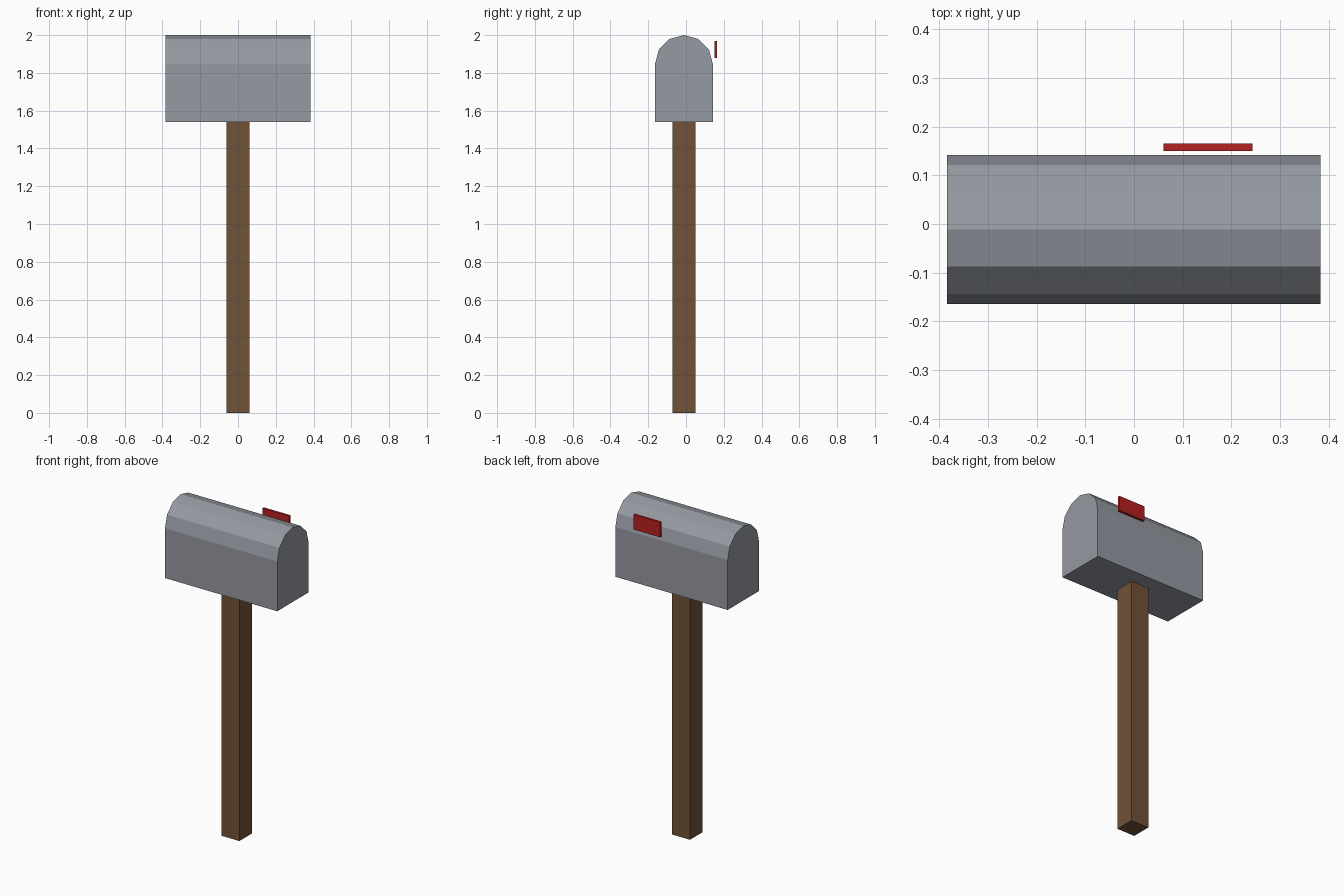
import bpy
from math import sin, cos, pi

cube = bpy.data.objects.get("Cube")
if cube:
    bpy.data.objects.remove(cube, do_unlink=True)


def material(name, rgb):
    mat = bpy.data.materials.new(name)
    mat.use_nodes = True
    mat.diffuse_color = (*rgb, 1)
    mat.node_tree.nodes["Principled BSDF"].inputs["Base Color"].default_value = (*rgb, 1)
    return mat


def extrude_x(name, profile, x0, x1, mat):
    """Solid with a counter-clockwise (y, z) profile, swept along x."""
    n = len(profile)
    verts = [(x, y, z) for x in (x0, x1) for y, z in profile]
    faces = [tuple(reversed(range(n))), tuple(range(n, 2 * n))]
    faces += [(i, (i + 1) % n, (i + 1) % n + n, i + n) for i in range(n)]
    mesh = bpy.data.meshes.new(name)
    mesh.from_pydata(verts, [], faces)
    mesh.materials.append(mat)
    obj = bpy.data.objects.new(name, mesh)
    bpy.context.collection.objects.link(obj)
    return obj


def box(name, x0, x1, y0, y1, z0, z1, mat):
    return extrude_x(name, [(y0, z0), (y1, z0), (y1, z1), (y0, z1)], x0, x1, mat)


metal = material("grey metal", (0.30, 0.32, 0.36))
wood = material("brown wood", (0.16, 0.085, 0.038))
red = material("red paint", (0.47, 0.015, 0.015))

# Mailbox body: straight sides under a six-sided half-round roof
MID_Y, RADIUS, BASE, SPRING = -0.011, 0.153, 1.54, 1.847
roof = [(MID_Y + RADIUS * cos(i * pi / 6), SPRING + RADIUS * sin(i * pi / 6))
        for i in range(7)]
sides = [(MID_Y - RADIUS, BASE), (MID_Y + RADIUS, BASE)]
extrude_x("mailbox_body", sides + roof, -0.384, 0.383, metal)

# Square post
box("post", -0.062, 0.06, MID_Y - 0.061, MID_Y + 0.061, 0, BASE, wood)

# Signal flag on the back side
box("flag", 0.061, 0.244, 0.15, 0.165, 1.878, 1.97, red)
